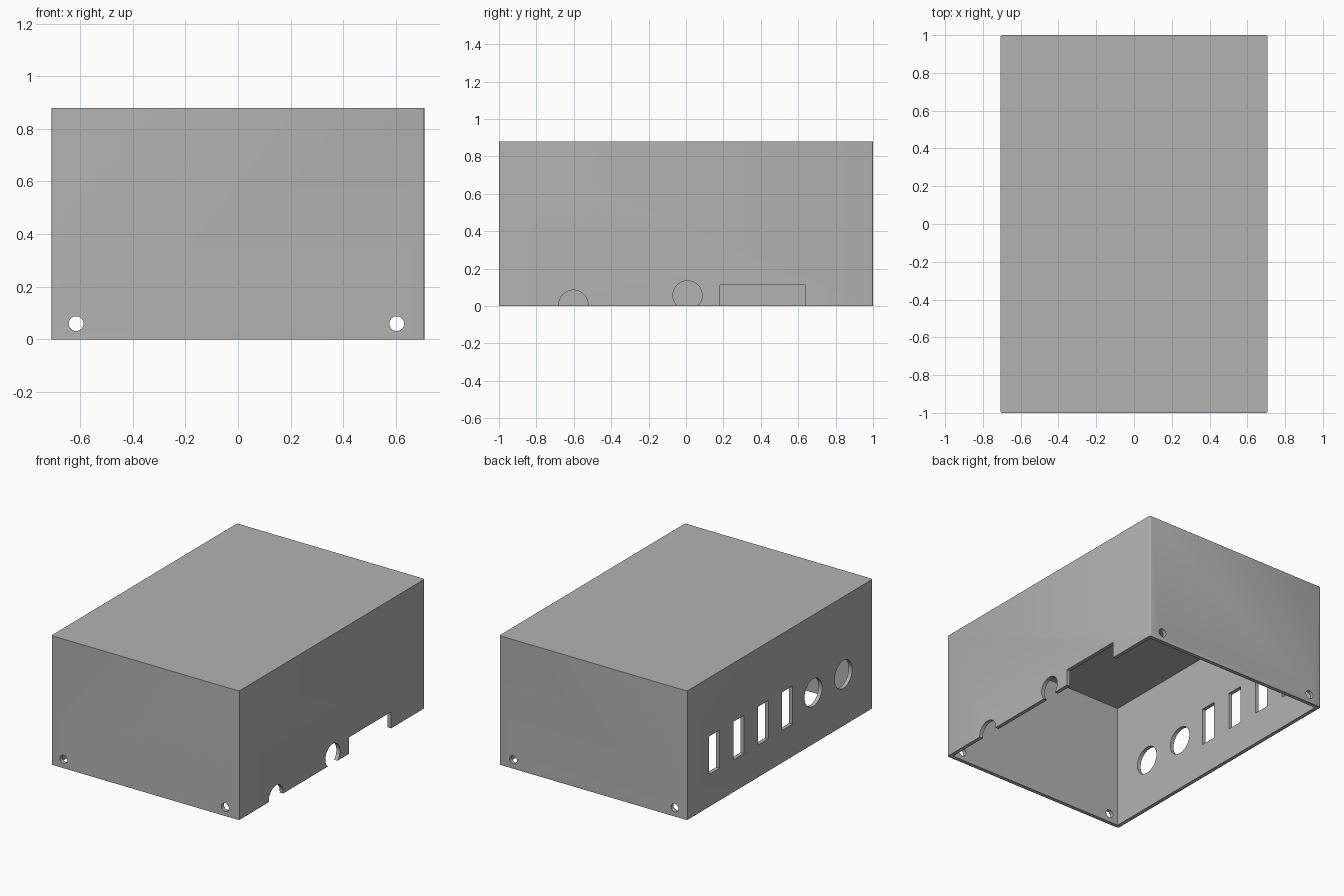
import bpy
import math

default = bpy.data.objects.get("Cube")
if default:
    bpy.data.objects.remove(default, do_unlink=True)

WIDTH, LENGTH, HEIGHT, WALL = 1.416, 2.0, 0.88, 0.026
SIDE = WIDTH / 2
CUT = 0.2  # depth of the side cutters


def box(name, low, high):
    """Box between two opposite corners."""
    centre = [(a + b) / 2 for a, b in zip(low, high)]
    bpy.ops.mesh.primitive_cube_add(size=1, location=centre)
    obj = bpy.context.object
    obj.name = name
    obj.scale = [b - a for a, b in zip(low, high)]
    bpy.ops.object.transform_apply(location=True, rotation=True, scale=True)
    return obj


def rod(name, radius, depth, centre, axis):
    """Cylinder lying along x or y."""
    turn = (0, math.pi / 2, 0) if axis == "x" else (math.pi / 2, 0, 0)
    bpy.ops.mesh.primitive_cylinder_add(vertices=48, radius=radius, depth=depth,
                                        location=centre, rotation=turn)
    obj = bpy.context.object
    obj.name = name
    bpy.ops.object.transform_apply(location=True, rotation=True, scale=True)
    return obj


def apply(obj, mod):
    bpy.context.view_layer.objects.active = obj
    bpy.ops.object.modifier_apply(modifier=mod.name)


def cut(obj, cutter):
    cutter.hide_render = True
    mod = obj.modifiers.new("cut", "BOOLEAN")
    mod.operation = "DIFFERENCE"
    mod.solver = "EXACT"
    mod.object = cutter
    apply(obj, mod)
    bpy.data.objects.remove(cutter, do_unlink=True)


# Outer shell with slightly rounded upright edges
shell = box("enclosure_cover", (-SIDE, -LENGTH / 2, 0), (SIDE, LENGTH / 2, HEIGHT))
weights = shell.data.attributes.new("bevel_weight_edge", "FLOAT", "EDGE")
for edge in shell.data.edges:
    a, b = (shell.data.vertices[i].co for i in edge.vertices)
    weights.data[edge.index].value = 1.0 if abs(a.z - b.z) > 0.1 else 0.0
bevel = shell.modifiers.new("round", "BEVEL")
bevel.limit_method = "WEIGHT"
bevel.width = 0.01
bevel.segments = 3
apply(shell, bevel)

# Hollow inside, open underneath
cut(shell, box("cavity", (-SIDE + WALL, -LENGTH / 2 + WALL, -0.1),
               (SIDE - WALL, LENGTH / 2 - WALL, HEIGHT - WALL)))

# Screw holes through the front and back walls
for x in (-0.615, 0.603):
    cut(shell, rod("screw_hole", 0.028, LENGTH + CUT, (x, 0, 0.06), "y"))

# Cable openings along the lower edge of the +x wall
for y, z in ((-0.602, 0.007), (0.008, 0.057)):
    cut(shell, rod("cable_opening", 0.078, CUT, (SIDE, y, z), "x"))
cut(shell, box("socket_notch", (SIDE - CUT / 2, 0.182, -0.1), (SIDE + CUT / 2, 0.638, 0.112)))

# Four switch slots and two round holes in the -x wall
for i in range(4):
    y = 0.705 - 0.262 * i
    cut(shell, box("switch_slot", (-SIDE - CUT / 2, y - 0.056, 0.22),
                   (-SIDE + CUT / 2, y + 0.056, 0.48)))
for y in (-0.36, -0.685):
    cut(shell, rod("round_hole", 0.094, CUT, (-SIDE, y, 0.35), "x"))

# Single grey plastic
grey = bpy.data.materials.new("grey_plastic")
grey.use_nodes = True
colour = (0.45, 0.45, 0.45, 1)
grey.diffuse_color = colour
grey.node_tree.nodes["Principled BSDF"].inputs["Base Color"].default_value = colour
shell.data.materials.clear()
shell.data.materials.append(grey)

bpy.ops.object.select_all(action="DESELECT")
shell.select_set(True)
bpy.context.view_layer.objects.active = shell
bpy.ops.object.shade_smooth_by_angle(angle=math.radians(25))
